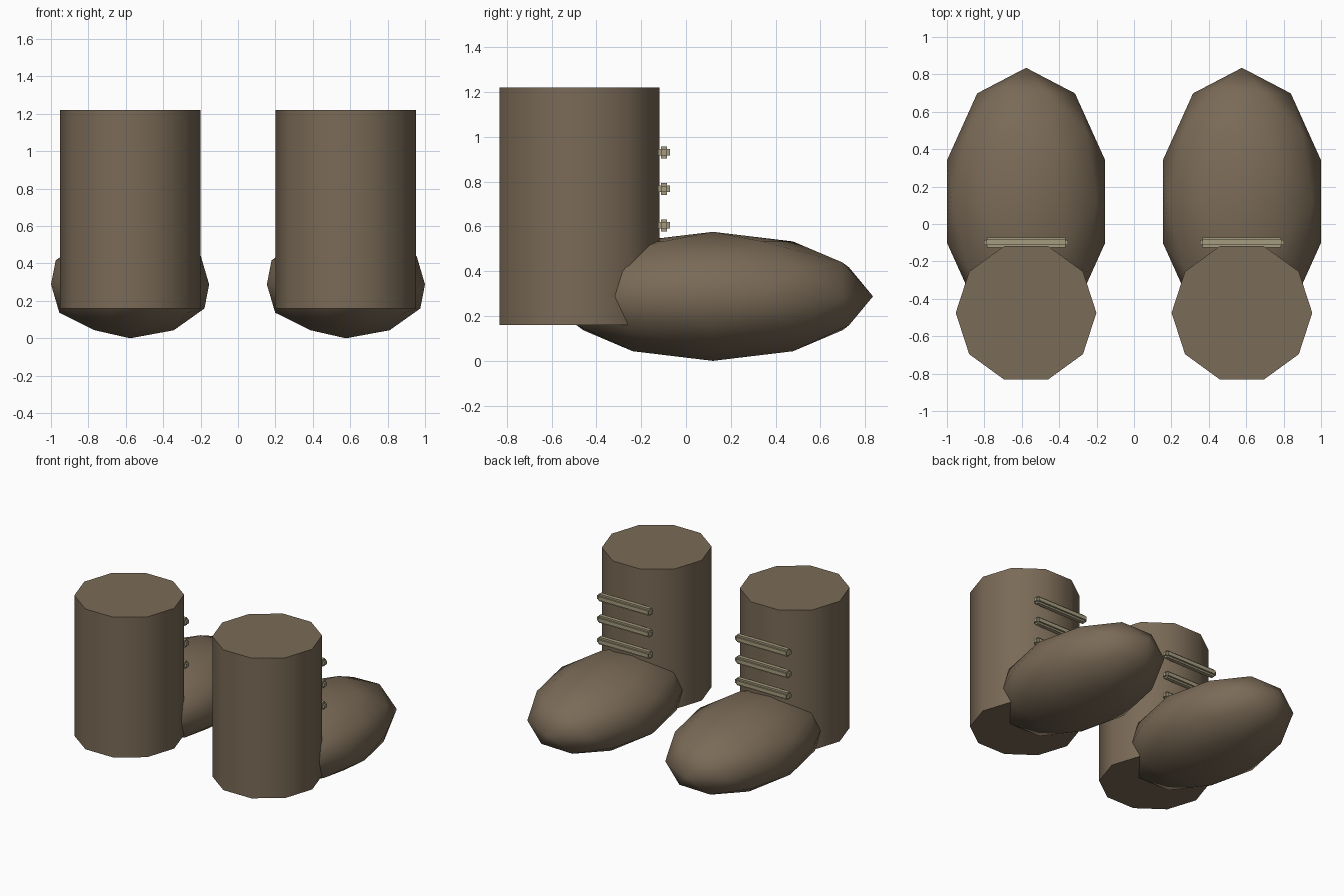
import bpy
from math import radians, pi

cube = bpy.data.objects.get("Cube")
if cube:
    bpy.data.objects.remove(cube, do_unlink=True)


def make_material(name, rgb):
    mat = bpy.data.materials.new(name)
    mat.use_nodes = True
    mat.diffuse_color = (*rgb, 1)
    mat.node_tree.nodes["Principled BSDF"].inputs["Base Color"].default_value = (*rgb, 1)
    return mat


leather = make_material("brown leather", (0.195, 0.145, 0.095))
cord = make_material("tan cord", (0.38, 0.33, 0.21))


def finish(name, mat):
    obj = bpy.context.object
    obj.name = obj.data.name = name
    obj.data.materials.append(mat)
    return obj


def add_box(location, size):
    bpy.ops.mesh.primitive_cube_add(size=1, location=location)
    obj = bpy.context.object
    obj.scale = size
    bpy.ops.object.transform_apply(location=False, rotation=False, scale=True)
    return obj


def add_lace(name, location):
    # Rod with a plus-shaped section and a narrow nub at each end
    sizes = [(0.45, 0.027, 0.027), (0.42, 0.054, 0.028), (0.422, 0.028, 0.054)]
    bars = [add_box(location, size) for size in sizes]
    bpy.ops.object.select_all(action='DESELECT')
    for bar in bars:
        bar.select_set(True)
    bpy.context.view_layer.objects.active = bars[0]
    bpy.ops.object.join()
    finish(name, cord)


for side, x in (("left", 0.577), ("right", -0.577)):
    # Ten-sided shaft with flat caps
    bpy.ops.mesh.primitive_cylinder_add(vertices=10, radius=0.376, depth=1.06,
                                        location=(x, -0.475, 0.69),
                                        rotation=(0, 0, pi / 2))
    finish(side + "_shaft", leather)
    bpy.ops.object.shade_smooth_by_angle(angle=radians(50))

    # Long, flattened foot
    bpy.ops.mesh.primitive_ico_sphere_add(subdivisions=2, radius=1,
                                          location=(x, 0.12, 0.288),
                                          rotation=(0, 0, pi))
    foot = finish(side + "_foot", leather)
    foot.scale = (0.4445, 0.715, 0.288)
    bpy.ops.object.transform_apply(location=False, rotation=True, scale=True)
    bpy.ops.object.shade_smooth()

    # Three laces across the ankle
    for i in range(3):
        add_lace(f"{side}_lace_{i + 1}", (x, -0.098, 0.605 + 0.163 * i))
